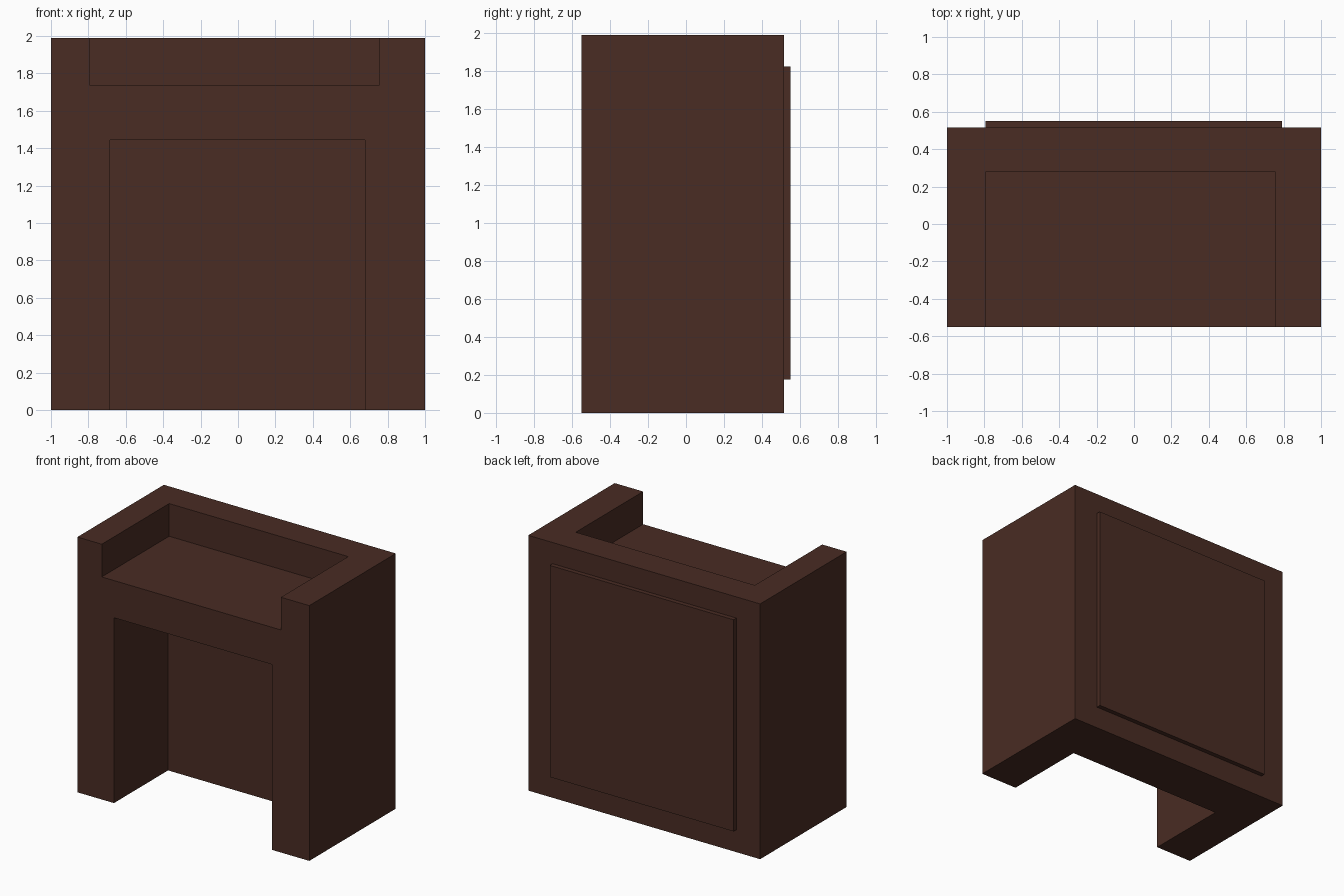
import bpy

if "Cube" in bpy.data.objects:
    bpy.data.objects.remove(bpy.data.objects["Cube"])

wood = bpy.data.materials.new("dark_brown_wood")
wood.diffuse_color = (0.067, 0.025, 0.017, 1.0)
wood.use_nodes = True
wood.node_tree.nodes["Principled BSDF"].inputs["Base Color"].default_value = wood.diffuse_color


def box(name, x, y, z):
    """Box spanning the given (min, max) ranges."""
    bpy.ops.mesh.primitive_cube_add(size=1)
    ob = bpy.context.object
    ob.name = name
    for v in ob.data.vertices:
        v.co = [r[0] if c < 0 else r[1] for c, r in zip(v.co, (x, y, z))]
    ob.data.materials.append(wood)
    return ob


def cut(target, cutter):
    """Subtract a hidden cutter from the target."""
    mod = target.modifiers.new(cutter.name, 'BOOLEAN')
    mod.operation = 'DIFFERENCE'
    mod.solver = 'EXACT'
    mod.object = cutter
    cutter.hide_render = True
    cutter.hide_viewport = True


# Desk body
body = box("desk_body", (-1, 1), (-0.55, 0.515), (0, 1.99))

# Open knee space at the front, and sunken worktop
cut(body, box("knee_space_cutter", (-0.685, 0.68), (-0.8, 0.117), (-0.3, 1.445)))
cut(body, box("worktop_cutter", (-0.79, 0.755), (-0.8, 0.28), (1.735, 2.3)))

# Raised panel on the back
box("back_panel", (-0.795, 0.79), (0.515, 0.55), (0.175, 1.825))
